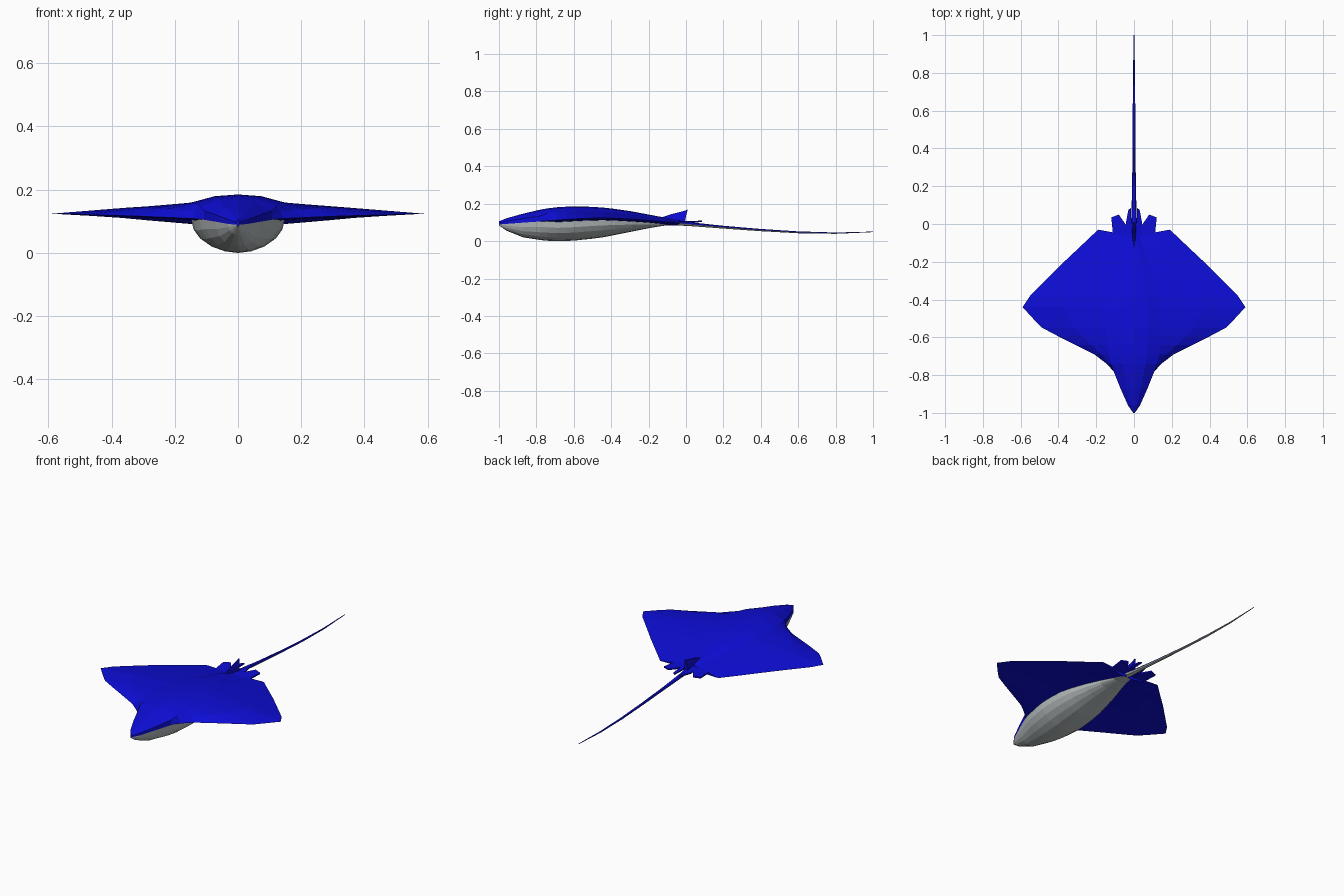
import bpy, bmesh, math


def material(name, rgb):
    m = bpy.data.materials.new(name)
    m.diffuse_color = (*rgb, 1)
    return m


BLUE = material("deep blue", (0.004, 0.004, 0.68))
GREY = material("pale grey", (0.47, 0.51, 0.51))


def finish(name, bm):
    bmesh.ops.remove_doubles(bm, verts=bm.verts, dist=0.0004)
    bmesh.ops.recalc_face_normals(bm, faces=bm.faces)
    me = bpy.data.meshes.new(name)
    bm.to_mesh(me)
    bm.free()
    ob = bpy.data.objects.new(name, me)
    me.materials.append(BLUE)
    me.materials.append(GREY)
    bpy.context.collection.objects.link(ob)
    return ob


def loft(name, rings, is_grey):
    """Skin closed rings; is_grey(i) says which strips are belly coloured."""
    bm = bmesh.new()
    vs = [[bm.verts.new(p) for p in r] for r in rings]
    n = len(vs[0])
    for a, b in zip(vs, vs[1:]):
        for i in range(n):
            j = (i + 1) % n
            f = bm.faces.new((a[i], a[j], b[j], b[i]))
            f.material_index = int(is_grey(i))
    for r in (vs[0], vs[-1]):
        bm.faces.new(r)
    return finish(name, bm)


def mirrored(half):
    """Half section from top centre to bottom centre -> full ring."""
    return half + [(-x, y, z) for x, y, z in half[-2:0:-1]]


# Body and wings: y, wing half width, trunk half width, top, edge, bottom z
STATIONS = [
    (-1.00, 0.004, 0.004, 0.106, 0.090, 0.084),
    (-0.96, 0.032, 0.032, 0.122, 0.093, 0.056),
    (-0.87, 0.072, 0.072, 0.147, 0.100, 0.020),
    (-0.78, 0.108, 0.108, 0.168, 0.106, 0.006),
    (-0.74, 0.145, 0.122, 0.175, 0.109, 0.002),
    (-0.69, 0.210, 0.134, 0.181, 0.112, 0.000),
    (-0.64, 0.310, 0.143, 0.184, 0.116, 0.001),
    (-0.595, 0.400, 0.148, 0.185, 0.119, 0.003),
    (-0.55, 0.485, 0.148, 0.185, 0.121, 0.008),
    (-0.50, 0.535, 0.146, 0.183, 0.123, 0.013),
    (-0.44, 0.590, 0.140, 0.179, 0.124, 0.021),
    (-0.38, 0.550, 0.128, 0.172, 0.122, 0.033),
    (-0.29, 0.460, 0.104, 0.159, 0.117, 0.051),
    (-0.20, 0.370, 0.074, 0.142, 0.111, 0.069),
    (-0.12, 0.285, 0.045, 0.127, 0.103, 0.082),
    (-0.06, 0.190, 0.026, 0.114, 0.095, 0.086),
]
BELLY = 5
rings = []
for y, w, b, zt, ze, zb in STATIONS:
    zr = ze + (zt - ze) * (0.6 if w > b else 0.45)     # wing root height
    zu = ze - 0.012 * min(1, (w - b) / 0.1)            # wing underside at root
    tip_y = y + (0.03 if y == -0.06 else 0)            # swept rear corner
    mid, mid_y = (b + w) / 2, (y + tip_y) / 2
    half = [(0, y, zt), (b * 0.5, y, zr + (zt - zr) * 0.78), (b, y, zr),
            (mid, mid_y, zr + (ze - zr) * 0.45), (w, tip_y, ze),
            (mid, mid_y, (ze + zu) / 2 - 0.001), (b, y, zu)]
    for k in range(1, BELLY + 1):
        a = math.pi / 2 * k / BELLY
        half.append((b * math.cos(a), y, zu + (zb - zu) * math.sin(a)))
    half[-1] = (0, y, zb)
    rings.append(mirrored(half))
loft("body_and_wings", rings, lambda i: 6 <= i < 6 + 2 * BELLY)

# Whip tail: y, half width, top z, bottom z
TAIL = [(-0.16, 0.030, 0.125, 0.080), (-0.06, 0.022, 0.113, 0.085),
        (0.04, 0.014, 0.099, 0.079), (0.20, 0.010, 0.082, 0.067),
        (0.40, 0.008, 0.065, 0.053), (0.60, 0.007, 0.052, 0.042),
        (0.80, 0.005, 0.046, 0.039), (1.00, 0.002, 0.051, 0.048)]
rings = []
for y, r, zt, zb in TAIL:
    zm = (zt + zb) / 2
    rings.append(mirrored([(0, y, zt), (r * 0.7, y, zt * 0.7 + zm * 0.3),
                           (r, y, zm), (r * 0.7, y, zb * 0.7 + zm * 0.3), (0, y, zb)]))
loft("tail", rings, lambda i: 2 <= i < 6)


def plate(name, points, offset):
    """Thin solid from an outline, thickened along offset."""
    bm = bmesh.new()
    f = bm.faces.new([bm.verts.new(p) for p in points])
    out = bmesh.ops.extrude_face_region(bm, geom=[f])["geom"]
    bmesh.ops.translate(bm, vec=offset, verts=[v for v in out if isinstance(v, bmesh.types.BMVert)])
    return finish(name, bm)


# Paired rear fins, outer and inner
for side, s in (("left", 1), ("right", -1)):
    plate(f"outer_rear_fin_{side}",
          [(s * x, y, z) for x, y, z in ((0.09, -0.10, 0.098), (0.112, -0.05, 0.094),
           (0.120, 0.035, 0.098), (0.080, 0.050, 0.100), (0.036, -0.015, 0.096),
           (0.030, -0.09, 0.098))], (0, 0, 0.008))
    plate(f"inner_rear_fin_{side}",
          [(s * x, y, z) for x, y, z in ((0.040, -0.08, 0.100), (0.042, 0.010, 0.097),
           (0.030, 0.075, 0.102), (0.016, 0.085, 0.102), (0.012, -0.08, 0.100))],
          (0, 0, 0.007))

# Small dorsal fin at the tail root, swept backwards
loft("dorsal_fin", [
    [(-0.012, -0.005, 0.105), (0.012, -0.005, 0.105), (0.004, -0.14, 0.124), (-0.004, -0.14, 0.124)],
    [(-0.010, 0.000, 0.135), (0.010, 0.000, 0.135), (0.004, -0.08, 0.144), (-0.004, -0.08, 0.144)],
    [(-0.004, 0.010, 0.168), (0.004, 0.010, 0.168), (0.002, -0.015, 0.160), (-0.002, -0.015, 0.160)],
], lambda i: False)
